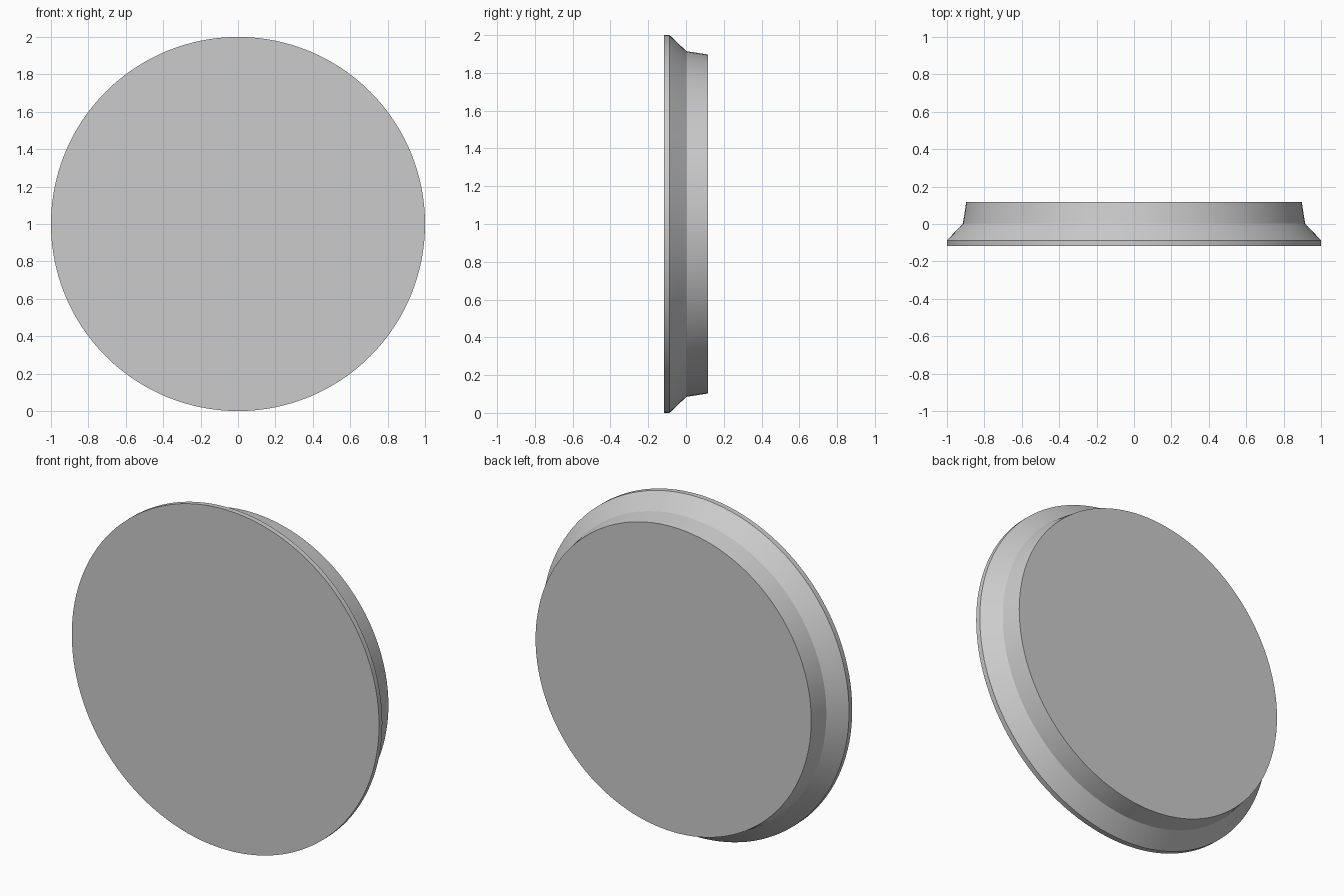
import bpy, bmesh
from math import radians
from mathutils import Matrix, Vector

if "Cube" in bpy.data.objects:
    bpy.data.objects.remove(bpy.data.objects["Cube"])

# Half cross-section of the disc: (radius, y) from front face to back face
PROFILE = [(0, -0.117), (1.0, -0.117), (1.0, -0.087), (0.915, 0.002), (0.897, 0.117), (0, 0.117)]
SIDES = 128

bm = bmesh.new()
verts = [bm.verts.new((r, y, 0)) for r, y in PROFILE]
edges = [bm.edges.new(pair) for pair in zip(verts, verts[1:])]

# Revolve the profile around the y axis
bmesh.ops.spin(bm, geom=verts + edges, cent=(0, 0, 0), axis=(0, 1, 0),
               angle=radians(360), steps=SIDES, use_duplicate=False)
bmesh.ops.remove_doubles(bm, verts=bm.verts, dist=0.0005)
bmesh.ops.recalc_face_normals(bm, faces=bm.faces)

# Merge each cap's triangles into one flat face
caps = [f for f in bm.faces if abs(f.normal.y) > 0.99]
bmesh.ops.dissolve_faces(bm, faces=caps, use_verts=False)

# Stand the disc on the ground
bmesh.ops.transform(bm, matrix=Matrix.Translation(Vector((0, 0, 1))), verts=bm.verts)

mesh = bpy.data.meshes.new("stepped_disc")
bm.to_mesh(mesh)
bm.free()
disc = bpy.data.objects.new("stepped_disc", mesh)
bpy.context.collection.objects.link(disc)

# Smooth sides with crisp rim edges
bpy.context.view_layer.objects.active = disc
disc.select_set(True)
bpy.ops.object.shade_smooth_by_angle(angle=radians(25))
